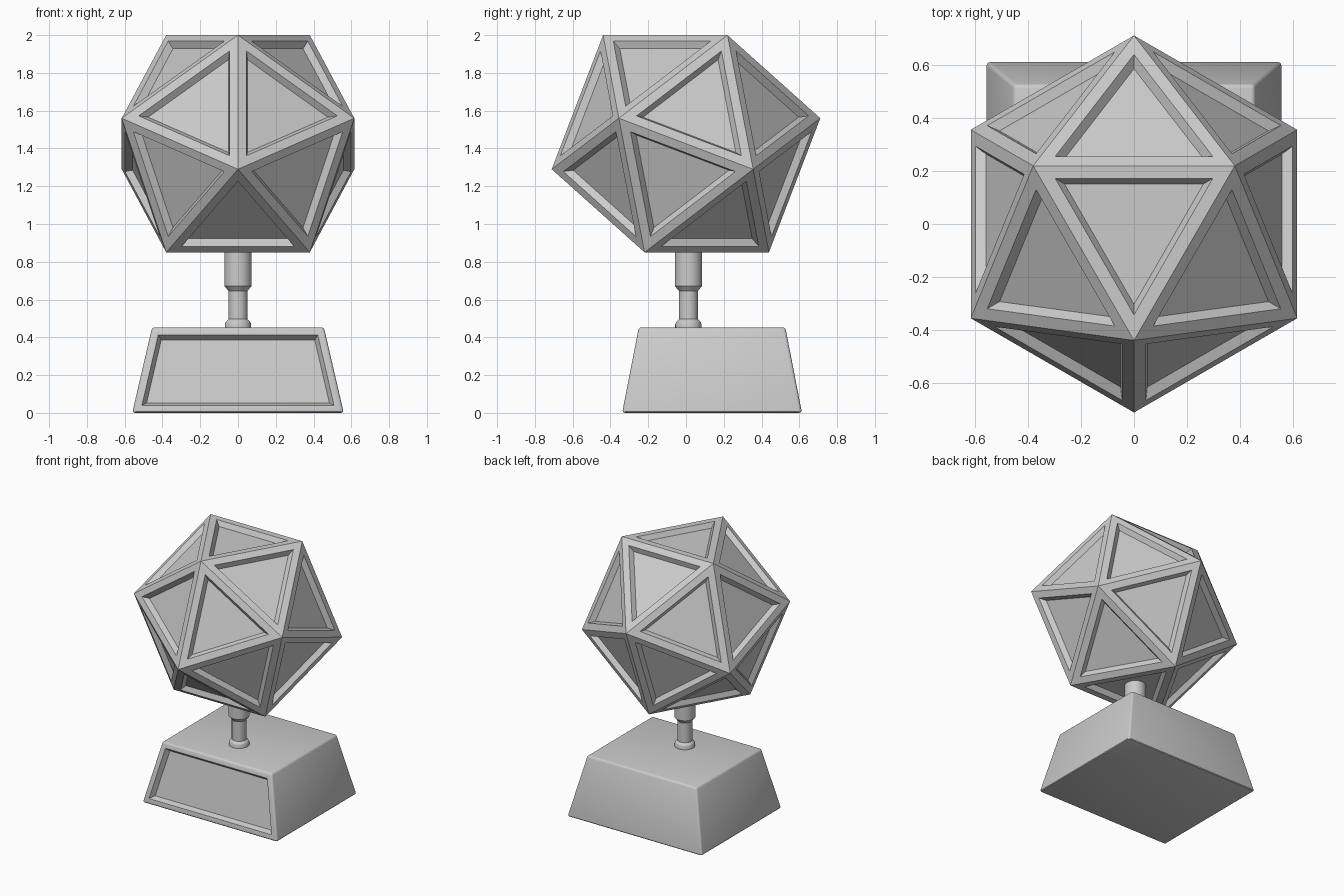
import bpy, bmesh, math

if "Cube" in bpy.data.objects:
    bpy.data.objects.remove(bpy.data.objects["Cube"])


def finish(bm, name):
    bmesh.ops.recalc_face_normals(bm, faces=bm.faces)
    mesh = bpy.data.meshes.new(name)
    bm.to_mesh(mesh)
    bm.free()
    ob = bpy.data.objects.new(name, mesh)
    bpy.context.collection.objects.link(ob)
    return ob


def smooth(ob, degrees):
    bpy.ops.object.select_all(action='DESELECT')
    bpy.context.view_layer.objects.active = ob
    ob.select_set(True)
    bpy.ops.object.shade_smooth_by_angle(angle=math.radians(degrees))


def recess(bm, faces, rim, slope, depth):
    # flat rim, then a sloped wall down to a sunken panel
    bmesh.ops.inset_individual(bm, faces=faces, thickness=rim, use_even_offset=True)
    bmesh.ops.inset_individual(bm, faces=faces, thickness=slope, depth=-depth,
                               use_even_offset=True)


# Twenty-sided head: four triangular rings of points, flat face up
bm = bmesh.new()
for z, r, start in [(2.0, 0.439, -90), (1.56, 0.711, 90),
                    (1.29, 0.711, -90), (0.85, 0.439, 90)]:
    for i in range(3):
        a = math.radians(start + 120 * i)
        bm.verts.new((r * math.cos(a), r * math.sin(a), z))
bmesh.ops.convex_hull(bm, input=bm.verts)
bmesh.ops.recalc_face_normals(bm, faces=bm.faces)
recess(bm, bm.faces[:], 0.048, 0.02, 0.036)
finish(bm, "faceted_head")

# Stem: turned profile (radius, height)
profile = [(0, 0.44), (0.07, 0.44), (0.07, 0.468), (0.065, 0.482), (0.05, 0.497),
           (0.05, 0.645), (0.072, 0.672), (0.072, 0.90), (0, 0.90)]
bm = bmesh.new()
pts = [bm.verts.new((r, 0.013, z)) for r, z in profile]
edges = [bm.edges.new(p) for p in zip(pts, pts[1:])]
bmesh.ops.spin(bm, geom=pts + edges, cent=(0, 0.013, 0), axis=(0, 0, 1),
               angle=math.tau, steps=32)
bmesh.ops.remove_doubles(bm, verts=bm.verts, dist=0.0005)
smooth(finish(bm, "stem"), 25)

# Plinth: tapered block with softened edges and a sunken front plate
bm = bmesh.new()
bmesh.ops.create_cube(bm, size=2)
for v in bm.verts:
    hx, hy, z = (0.455, 0.388, 0.453) if v.co.z > 0 else (0.56, 0.476, 0.0)
    v.co = (v.co.x * hx, v.co.y * hy + 0.138, z)
bmesh.ops.bevel(bm, geom=bm.edges[:], offset=0.015, segments=3, profile=0.5,
                affect='EDGES')
bm.normal_update()
front = max((f for f in bm.faces if f.normal.y < -0.9), key=lambda f: f.calc_area())
recess(bm, [front], 0.026, 0.02, 0.035)
smooth(finish(bm, "plinth"), 32)
